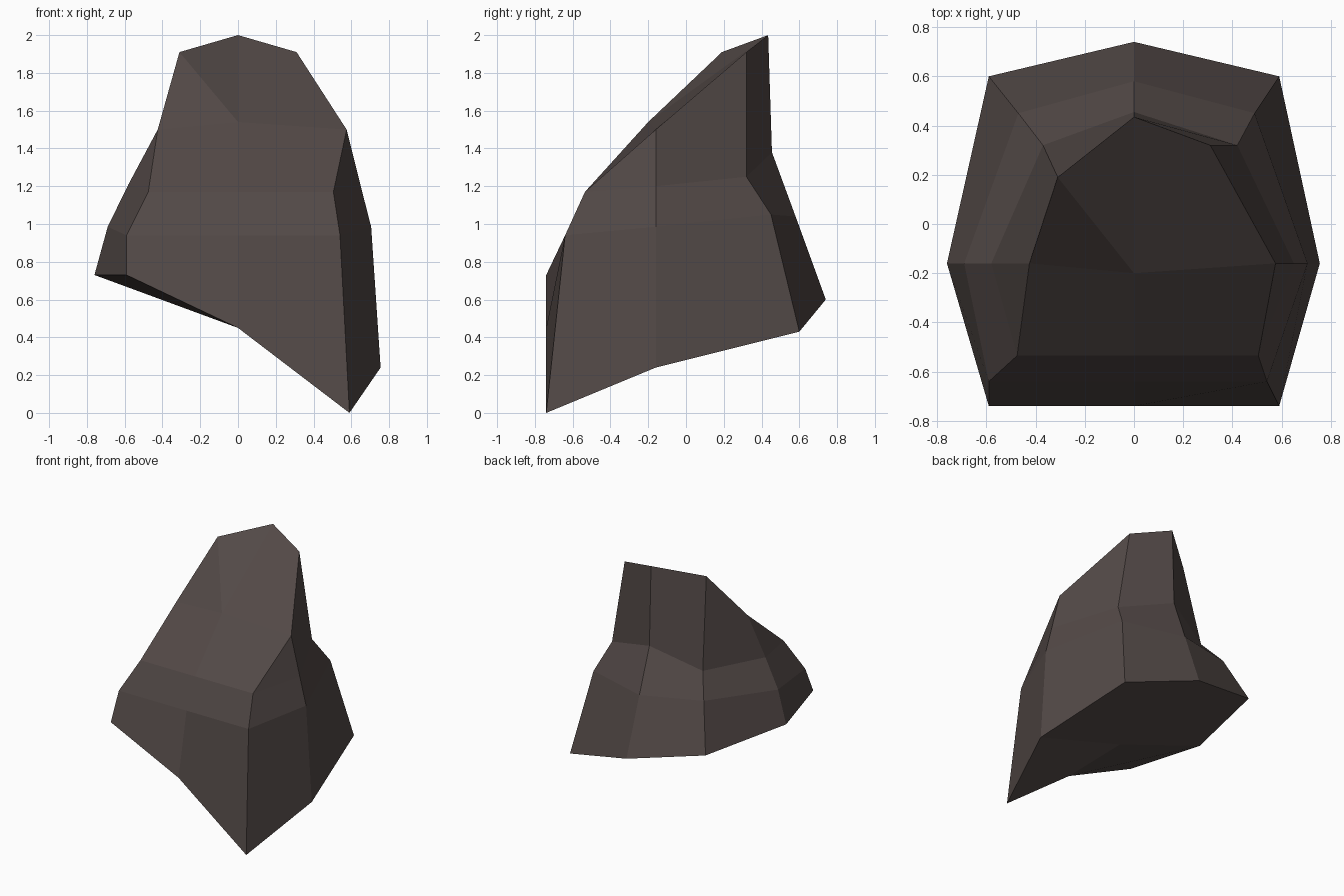
import bpy
import bmesh

default_cube = bpy.data.objects.get("Cube")
if default_cube:
    bpy.data.objects.remove(default_cube, do_unlink=True)


def make_material(name, colour):
    material = bpy.data.materials.new(name)
    material.use_nodes = True
    material.diffuse_color = colour
    shader = next(n for n in material.node_tree.nodes if n.type == "BSDF_PRINCIPLED")
    shader.inputs["Base Color"].default_value = colour
    return material


# Eight-sided outlines from the underside to the sloping crown, each running
# front right, front, front left, left, back left, back, back right, right
front_brow = [(-.475, -.535, 1.17), (0, -.535, 1.17), (.505, -.535, 1.17)]
base = [(-.59, -.74, .73), (0, -.74, .45), (.59, -.74, 0), (.755, -.16, .24),
        (.59, .6, .43), (0, .74, .6), (-.59, .6, .73), (-.76, -.16, .73)]
shoulder = [(-.59, -.64, .94), (0, -.64, .94), (.54, -.64, .94), (.705, -.16, .985),
            (.49, .45, 1.05), (0, .58, 1.04), (-.47, .45, 1.07), (-.69, -.16, .985)]
neck = front_brow + [(.65, -.16, 1.2), (.42, .32, 1.25),
                     (0, .455, 1.38), (-.37, .32, 1.23), (-.58, -.16, 1.21)]
crown = front_brow + [(.575, -.16, 1.5), (.31, .32, 1.91),
                      (0, .435, 2), (-.31, .19, 1.91), (-.425, -.16, 1.5)]


def build_rock(name, outlines, underside_centre, crown_centre, material):
    mesh = bpy.data.meshes.new(name)
    bm = bmesh.new()
    rings = [[bm.verts.new(point) for point in outline] for outline in outlines]
    sides = len(rings[0])

    # Walls between neighbouring outlines
    for lower, upper in zip(rings, rings[1:]):
        for i in range(sides):
            j = (i + 1) % sides
            bm.faces.new((lower[i], lower[j], upper[j], upper[i]))

    # Underside and crown: four facets around a centre point
    for ring, centre in ((rings[0], underside_centre), (rings[-1], crown_centre)):
        middle = bm.verts.new(centre)
        for i in range(0, sides, 2):
            bm.faces.new((ring[i - 1], ring[i], ring[(i + 1) % sides], middle))

    # Weld the brow, where the neck and crown outlines meet
    bmesh.ops.remove_doubles(bm, verts=bm.verts, dist=.001)

    # Crease the crown from its right peak to the centre
    bm.verts.ensure_lookup_table()
    peak = min(bm.verts, key=lambda v: (v.co - crown_peak).length)
    hub = min(bm.verts, key=lambda v: (v.co - crown_hub).length)
    bmesh.ops.connect_verts(bm, verts=[peak, hub])

    bmesh.ops.recalc_face_normals(bm, faces=bm.faces)
    bm.to_mesh(mesh)
    bm.free()
    mesh.materials.append(material)
    rock = bpy.data.objects.new(name, mesh)
    bpy.context.collection.objects.link(rock)
    return rock


from mathutils import Vector

crown_peak = Vector(crown[-2])
crown_hub = Vector((0, -.2, 1.54))
stone = make_material("dark_brown_stone", (.085, .066, .062, 1))
build_rock("rock", [base, shoulder, neck, crown], (0, -.16, .46), crown_hub, stone)
